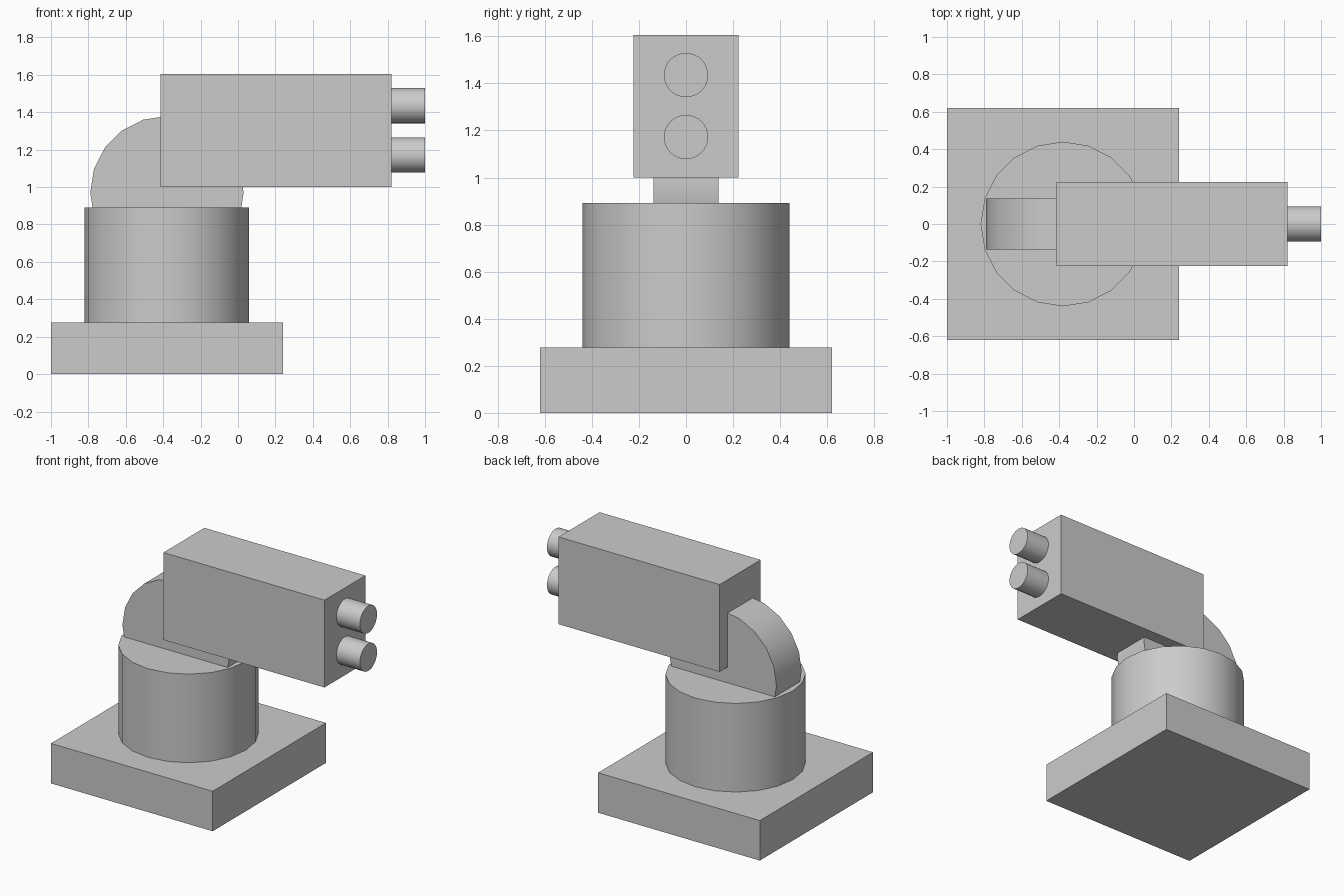
import bpy
import math

cube = bpy.data.objects.get("Cube")
if cube:
    bpy.data.objects.remove(cube, do_unlink=True)

GREY = (0.6, 0.6, 0.6, 1.0)
grey = bpy.data.materials.new("plain grey")
grey.use_nodes = True
grey.diffuse_color = GREY
grey.node_tree.nodes["Principled BSDF"].inputs["Base Color"].default_value = GREY


def finish(name):
    obj = bpy.context.object
    obj.name = obj.data.name = name
    obj.data.materials.append(grey)
    return obj


def box(name, low, high):
    centre = [(a + b) / 2 for a, b in zip(low, high)]
    bpy.ops.mesh.primitive_cube_add(size=1, location=centre)
    obj = finish(name)
    obj.scale = [b - a for a, b in zip(low, high)]
    bpy.ops.object.transform_apply(location=False, rotation=False, scale=True)


def cylinder(name, centre, radius, depth, sides, rotation=(0, 0, 0)):
    bpy.ops.mesh.primitive_cylinder_add(vertices=sides, radius=radius, depth=depth,
                                        location=centre, rotation=rotation)
    finish(name)
    bpy.ops.object.shade_smooth_by_angle(angle=math.radians(30))


# Square foot and round pedestal
box("base_plate", (-1.0, -0.62, 0.0), (0.24, 0.62, 0.277))
cylinder("pedestal", (-0.38, 0, 0.584), 0.44, 0.614, 20)

# Upright disc that the head pivots on
cylinder("pivot_disc", (-0.38, 0, 0.97), 0.41, 0.275, 20, (math.pi / 2, 0, 0))

# Long head with two stacked barrels
box("head", (-0.415, -0.224, 1.0), (0.82, 0.224, 1.605))
for name, z in (("upper_barrel", 1.435), ("lower_barrel", 1.172)):
    cylinder(name, (0.9, 0, z), 0.094, 0.2, 32, (0, math.pi / 2, 0))
